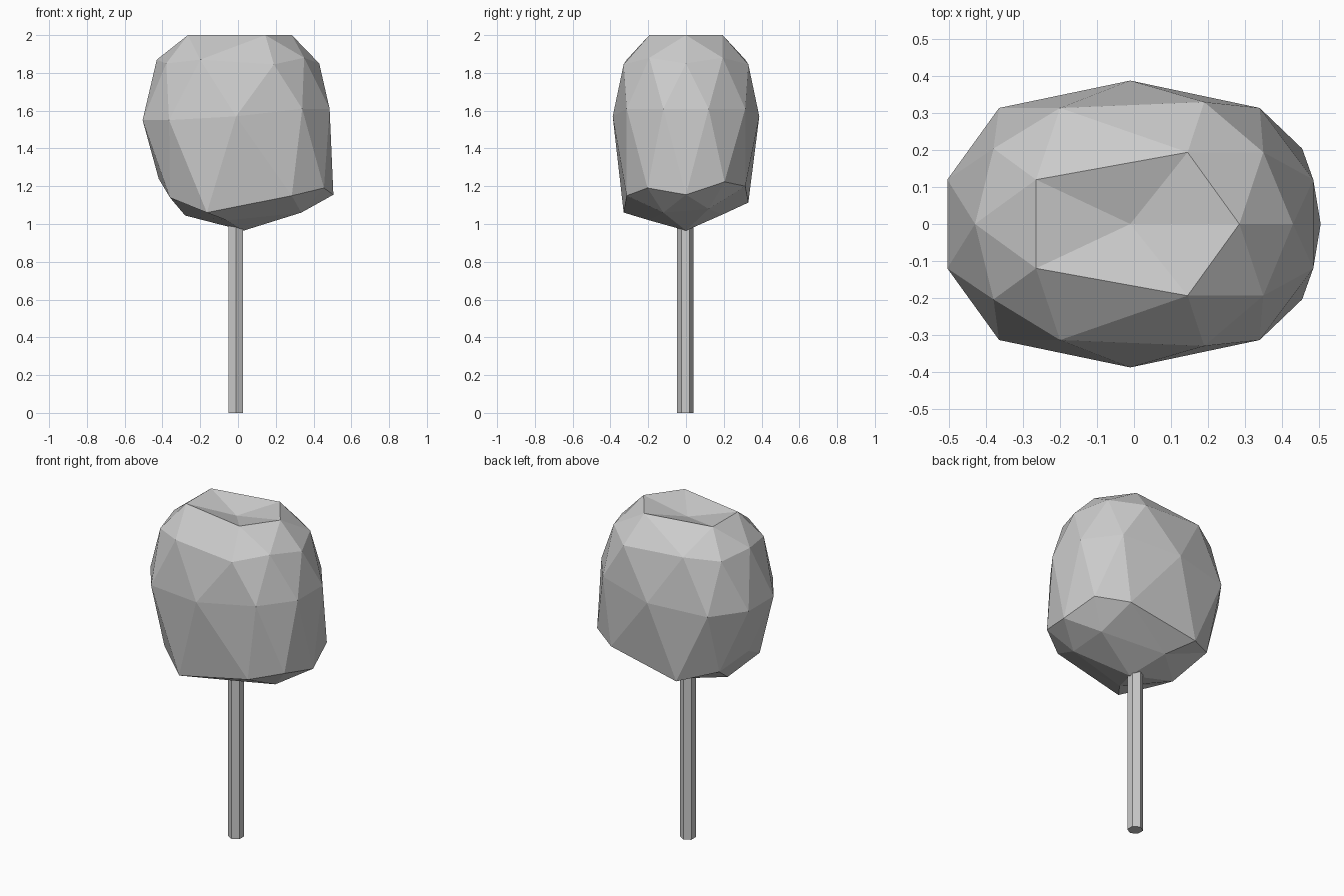
import bpy
import bmesh

cube = bpy.data.objects.get("Cube")
if cube:
    bpy.data.objects.remove(cube, do_unlink=True)

# One flat grey for the whole tree
grey = bpy.data.materials.new("light_grey")
grey.use_nodes = True
COLOUR = (0.6, 0.6, 0.6, 1)
grey.diffuse_color = COLOUR
grey.node_tree.nodes["Principled BSDF"].inputs["Base Color"].default_value = COLOUR


def add_object(name, bm):
    bmesh.ops.recalc_face_normals(bm, faces=bm.faces)
    mesh = bpy.data.meshes.new(name)
    bm.to_mesh(mesh)
    bm.free()
    mesh.materials.append(grey)
    obj = bpy.data.objects.new(name, mesh)
    bpy.context.collection.objects.link(obj)
    return obj


# Crown: rings from top to bottom, each a list of (x, z) from +x round to -x
CROWN_RINGS = [
    [(-0.01, 1.948)],
    [(0.285, 2), (0.145, 2), (-0.265, 2)],
    [(0.35, 1.88), (-0.2, 1.87), (-0.43, 1.87)],
    [(0.43, 1.85), (0.19, 1.845), (-0.38, 1.85)],
    [(0.485, 1.61), (0.34, 1.61), (-0.01, 1.57), (-0.365, 1.55), (-0.505, 1.55)],
    [(0.455, 1.207), (-0.165, 1.087), (-0.42, 1.24)],
    [(0.505, 1.155), (0.285, 1.175), (-0.36, 1.155)],
    [(0.335, 1.07), (-0.06, 1.035), (-0.28, 1.045)],
    [(0.03, 0.965)],
]
CROWN_DEPTH = 0.388
TILT = 0.08  # the underside rises slightly towards the back

bm = bmesh.new()
bmesh.ops.create_icosphere(bm, subdivisions=2, radius=1)
levels = {}
for v in bm.verts:
    ring = levels.setdefault(round(v.co.z, 2) + 0.0, {})
    ring.setdefault(round(v.co.x, 2) + 0.0, []).append(v)
for height, targets in zip(sorted(levels, reverse=True), CROWN_RINGS):
    ring = levels[height]
    for key, (x, z) in zip(sorted(ring, reverse=True), targets):
        for v in ring[key]:
            y = v.co.y * CROWN_DEPTH
            v.co = (x, y, z + (TILT * y if height < -0.1 else 0))
add_object("crown", bm)

# Trunk: six-sided post running up into the crown
TRUNK_TOP = 1.05
bm = bmesh.new()
bmesh.ops.create_cone(bm, cap_ends=True, segments=6, radius1=0.044,
                      radius2=0.044, depth=TRUNK_TOP)
trunk = add_object("trunk", bm)
trunk.location = (-0.011, -0.003, TRUNK_TOP / 2)
